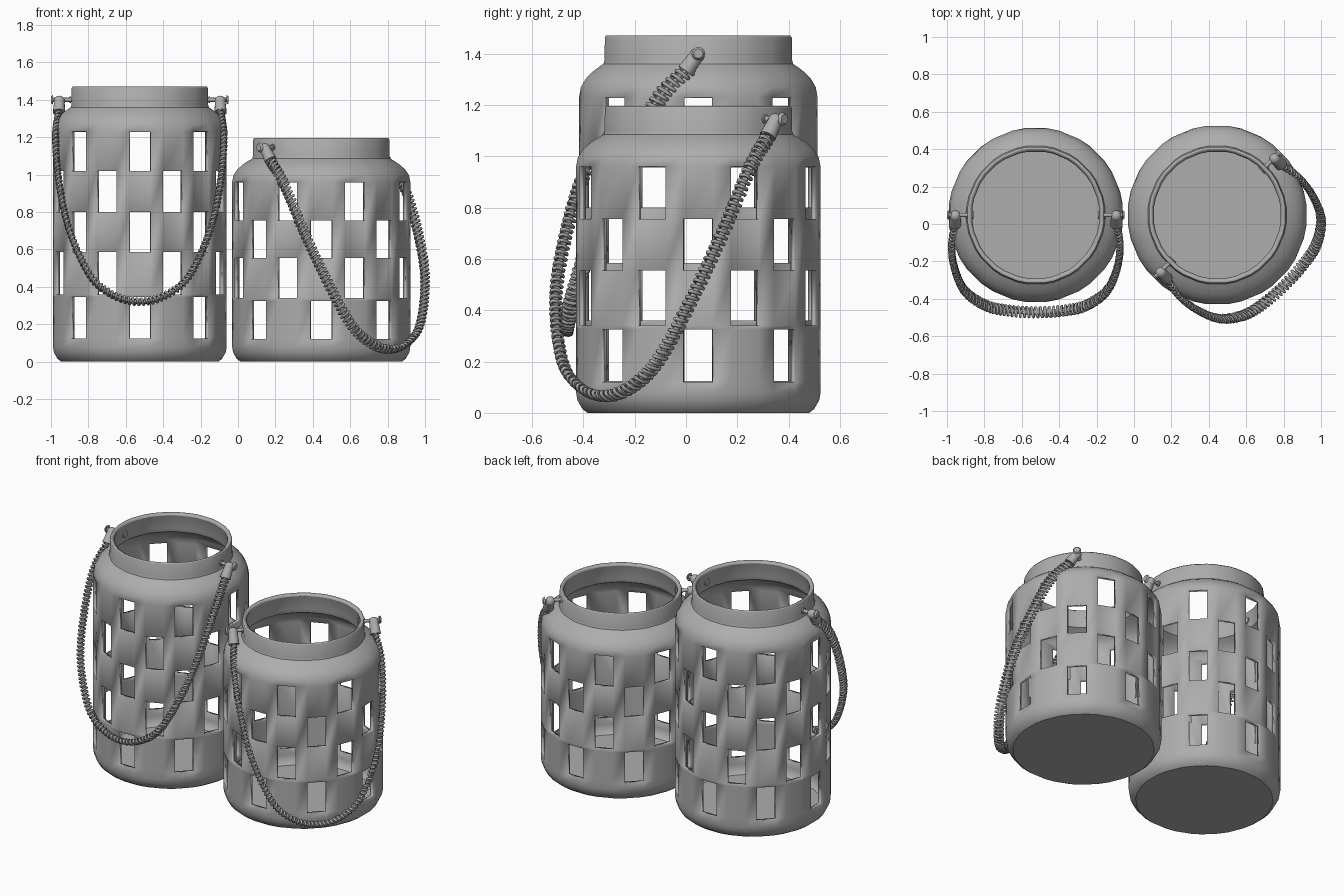
import bpy, bmesh, math
from mathutils import Vector, Matrix

if "Cube" in bpy.data.objects:
    bpy.data.objects.remove(bpy.data.objects["Cube"])


def material(name, value):
    m = bpy.data.materials.new(name)
    m.diffuse_color = (value, value, value, 1)
    m.use_nodes = True
    m.node_tree.nodes["Principled BSDF"].inputs["Base Color"].default_value = m.diffuse_color
    return m


GREY = material("grey metal", 0.42)
ROPE = material("grey rope", 0.36)


def finish(name, bm, mat, place=Matrix(), angle=35):
    me = bpy.data.meshes.new(name)
    bmesh.ops.recalc_face_normals(bm, faces=bm.faces)
    bm.to_mesh(me)
    bm.free()
    ob = bpy.data.objects.new(name, me)
    bpy.context.collection.objects.link(ob)
    me.materials.append(mat)
    ob.matrix_world = place
    bpy.ops.object.select_all(action='DESELECT')
    ob.select_set(True)
    bpy.context.view_layer.objects.active = ob
    bpy.ops.object.shade_smooth_by_angle(angle=math.radians(angle))
    return ob


# Pierced jar: lathed rings, window cells left open, wall given thickness
def jar(name, place, radius, height, rows):
    top = rows[-1][1]
    profile = [(0, radius - .045), (.015, radius - .025), (.05, radius - .005), (.08, radius)]
    levels = sorted({z for r in rows for z in r[:2]})
    profile += [(z, radius) for z in levels]
    neck = height - .11
    for t in (.3, .55, .75, .9, 1):        # rounded shoulder
        profile.append((top + (neck - top) * t, radius - (radius - .372) * t ** 2.2))
    profile += [(neck + .015, .368), (height - .008, .367), (height, .362)]
    angles = []
    for k in range(16):
        angles += [k * 22.5 - 7, k * 22.5 + 7]
    bm = bmesh.new()
    rings = [[bm.verts.new((r * math.cos(math.radians(a)), r * math.sin(math.radians(a)), z))
              for a in angles] for z, r in profile]
    n = len(angles)
    for i in range(len(rings) - 1):
        mid = (profile[i][0] + profile[i + 1][0]) / 2
        for j in range(n):
            k = j // 2
            if j % 2 == 0 and any(lo < mid < hi and k % 2 == odd for lo, hi, odd in rows):
                continue
            bm.faces.new((rings[i][j], rings[i][(j + 1) % n],
                          rings[i + 1][(j + 1) % n], rings[i + 1][j]))
    bm.faces.new(rings[0][::-1])
    ob = finish(name, bm, GREY, place)
    mod = ob.modifiers.new("wall", 'SOLIDIFY')
    mod.thickness = .025
    mod.offset = -1
    mod.use_even_offset = True


# Smooth path through points
def smooth_path(pts, steps):
    p = [2 * pts[0] - pts[1]] + pts + [2 * pts[-1] - pts[-2]]
    out = []
    for i in range(1, len(p) - 2):
        a, b, c, d = p[i - 1:i + 3]
        for s in range(steps):
            t = s / steps
            out.append(.5 * (2 * b + (c - a) * t + (2 * a - 5 * b + 4 * c - d) * t * t
                             + (3 * b - a - 3 * c + d) * t ** 3))
    return out + [pts[-1]]


def tube(name, pts, depth, sides, place):
    cu = bpy.data.curves.new(name, 'CURVE')
    cu.dimensions = '3D'
    cu.bevel_depth = depth
    cu.bevel_resolution = sides
    cu.use_fill_caps = True
    sp = cu.splines.new('POLY')
    sp.points.add(len(pts) - 1)
    for q, v in zip(sp.points, pts):
        q.co = (*v, 1)
    tmp = bpy.data.objects.new(name, cu)
    bpy.context.collection.objects.link(tmp)
    me = bpy.data.meshes.new_from_object(tmp.evaluated_get(bpy.context.evaluated_depsgraph_get()))
    bpy.data.objects.remove(tmp)
    bm = bmesh.new()
    bm.from_mesh(me)
    bpy.data.meshes.remove(me)
    finish(name, bm, ROPE, place, 60)


# Rope handle: core cord with a flattened wrapping coil; z is relative to the pins
HALF = [(-.43, -.03, -.05), (-.45, -.17, -.2), (-.43, -.30, -.45), (-.375, -.41, -.70),
        (-.265, -.485, -.94), (-.14, -.512, -1.045)]


def handle(prefix, place):
    left = [Vector(p) for p in HALF]
    pts = left + [Vector((0, -.52, -1.08))] + [Vector((-p.x, p.y, p.z)) for p in left[::-1]]
    path = smooth_path(pts, 90)
    tube(prefix + "_rope_core", path[::12], .013, 1, place)
    coil, phase = [], 0.0
    wide = Vector((0, -.9, .43)).normalized()
    for i in range(1, len(path) - 1):
        t = (path[i + 1] - path[i - 1]).normalized()
        thin = t.cross(wide).normalized()
        side = thin.cross(t)
        phase += (path[i] - path[i - 1]).length / .024 * math.tau
        coil.append(path[i] + side * .028 * math.cos(phase) + thin * .013 * math.sin(phase))
    tube(prefix + "_rope_wrap", coil, .0075, 1, place)


def cylinder(bm, a, b, r, r2=None, seg=16):
    a, b = Vector(a), Vector(b)
    d = b - a
    m = Matrix.Translation((a + b) / 2) @ d.to_track_quat('Z', 'Y').to_matrix().to_4x4()
    bmesh.ops.create_cone(bm, cap_ends=True, segments=seg, radius1=r,
                          radius2=r if r2 is None else r2, depth=d.length, matrix=m)


# Pin through the neck, its heads, and the sleeve holding the rope end
def pins(prefix, place):
    for label, s in (("left", -1), ("right", 1)):
        bm = bmesh.new()
        cylinder(bm, (s * .335, 0, 0), (s * .47, 0, 0), .011)
        cylinder(bm, (s * .333, 0, 0), (s * .341, 0, 0), .022)
        cylinder(bm, (s * .464, 0, 0), (s * .475, 0, 0), .026, .018)
        cylinder(bm, (s * .367, 0, 0), (s * .375, 0, 0), .018)
        bmesh.ops.create_uvsphere(bm, u_segments=16, v_segments=10, radius=.03,
                                  matrix=Matrix.Translation((s * .43, -.005, -.008)))
        cylinder(bm, (s * .43, -.008, -.01), (s * .432, -.05, -.068), .028, .033)
        finish(prefix + "_" + label + "_pin", bm, GREY, place)


def lantern(prefix, x, turn, radius, height, rows, pin_z):
    spot = Matrix.Translation((x, .048, 0))
    jar(prefix + "_jar", spot, radius, height, rows)
    place = Matrix.Translation((x, .048, pin_z)) @ Matrix.Rotation(math.radians(turn), 4, 'Z')
    handle(prefix, place)
    pins(prefix, place)


# Window rows: bottom, top, and whether the row is shifted half a step
lantern("tall", -.525, 0, .468, 1.47,
        [(.125, .345, 0), (.36, .585, 1), (.585, .80, 0), (.80, 1.02, 1), (1.02, 1.23, 0)], 1.40)
lantern("short", .445, 45, .48, 1.195,
        [(.12, .325, 0), (.34, .555, 1), (.555, .755, 0), (.755, .96, 1)], 1.145)
